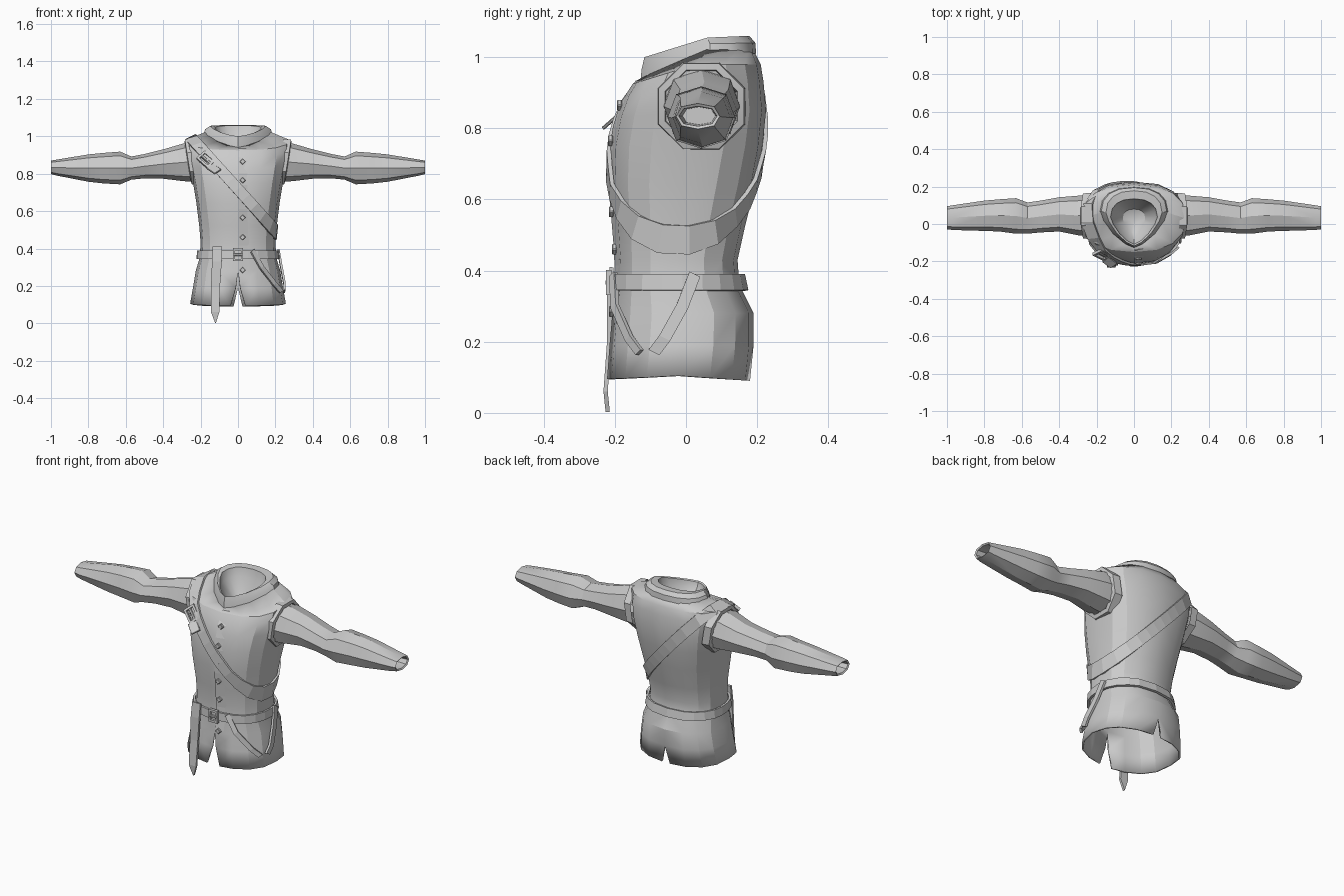
import bpy, bmesh, math
from math import sin, cos, pi
from mathutils import Vector
from mathutils.bvhtree import BVHTree

if "Cube" in bpy.data.objects:
    bpy.data.objects.remove(bpy.data.objects["Cube"])

cloth = bpy.data.materials.new("plain grey cloth")
cloth.use_nodes = True
grey = (0.6, 0.6, 0.6, 1)
cloth.diffuse_color = grey
cloth.node_tree.nodes["Principled BSDF"].inputs["Base Color"].default_value = grey


def finish(bm, name, thick=0, angle=25, bevel=0):
    """Turn a bmesh into a finished object; angle 0 leaves it flat shaded."""
    bmesh.ops.recalc_face_normals(bm, faces=bm.faces)
    mesh = bpy.data.meshes.new(name)
    bm.to_mesh(mesh)
    ob = bpy.data.objects.new(name, mesh)
    bpy.context.collection.objects.link(ob)
    mesh.materials.append(cloth)
    if thick:
        mod = ob.modifiers.new("thickness", 'SOLIDIFY')
        mod.thickness, mod.offset = thick, -1
    if bevel:
        mod = ob.modifiers.new("soft_edges", 'BEVEL')
        mod.width, mod.segments = bevel, 1
    if angle:
        bpy.ops.object.select_all(action='DESELECT')
        ob.select_set(True)
        bpy.context.view_layer.objects.active = ob
        bpy.ops.object.shade_smooth_by_angle(angle=math.radians(angle))
    return ob


def loft(rows, closed=False, loop=False, cap=False, mirror=False):
    """Skin rows of points; closed joins each row, loop joins last row to first."""
    bm = bmesh.new()
    vs = [[bm.verts.new(p) for p in r] for r in rows]
    n, m = len(rows[0]), len(rows)
    for i in range(m if loop else m - 1):
        a, b = vs[i], vs[(i + 1) % m]
        for j in range(n if closed else n - 1):
            k = (j + 1) % n
            bm.faces.new((a[j], a[k], b[k], b[j]))
    if cap:
        bm.faces.new(vs[-1])
    if mirror:
        bmesh.ops.mirror(bm, geom=bm.verts[:] + bm.edges[:] + bm.faces[:],
                         axis='X', merge_dist=0.0005)
        bmesh.ops.remove_doubles(bm, verts=bm.verts, dist=0.0005)
    return bm


def power(v, e):
    return math.copysign(abs(v) ** e, v)


def half_ring(hx, yf, yb, zf, zs, zb, gf=0, gb=0, front=.85, back=.85, mid=.5):
    """Half outline from front centre to back centre; exponents set squareness,
    and an exponent above one makes that end pointed."""
    pts, n = [], 9
    yc = yf + (yb - yf) * mid
    for i in range(n):
        t = pi * i / (n - 1)
        e = front if i < n // 2 else back
        c = 0 if i == n // 2 else power(cos(t), e)
        x = hx * max(sin(t), 0) ** e
        if i in (0, n - 1):
            x = gf if i == 0 else gb
        y = yc + (yf - yc) * c if c > 0 else yc - (yb - yc) * c
        z = zs + (zf - zs) * c if c > 0 else zs - (zb - zs) * c
        pts.append((x, y, z))
    return pts


# Vest body, open at the hem with a slit in front and a notch behind
body = [half_ring(*r) for r in (
    (.256, -.222, .18, .095, .105, .09, .04, .025),
    (.241, -.215, .19, .19, .19, .19, .012, 0),
    (.226, -.207, .19, .28, .28, .28),
    (.205, -.197, .15, .35, .35, .36),
    (.2, -.195, .145, .43, .43, .43),
    (.207, -.202, .165, .52, .52, .52),
    (.222, -.213, .195, .64, .64, .64, 0, 0, .8, .8),
    (.24, -.21, .215, .75, .75, .75, 0, 0, .78, .75),
    (.258, -.195, .225, .83, .85, .85, 0, 0, .78, .72),
    (.275, -.172, .218, .89, .935, .93, 0, 0, .8, .75),
    (.277, -.15, .21, .925, .98, .98, 0, 0, .85, .82),
    (.17, -.12, .185, .945, 1.025, 1.03, 0, 0, 1.25, .85, .6))]
bm = loft(body, mirror=True)
tree = BVHTree.FromBMesh(bm)
finish(bm, "vest_body", thick=.01)

# Pointed collar with the lining that closes the neck
collar = [half_ring(*r, 0, 0, 1.4, .85, .6) for r in (
    (.187, -.128, .197, .93, 1.005, 1.01),
    (.175, -.125, .195, .965, 1.038, 1.04),
    (.15, -.117, .178, 1.0, 1.055, 1.06),
    (.125, -.108, .135, .995, 1.045, 1.058),
    (.115, -.10, .125, .97, 1.0, 1.01),
    (.06, -.05, .08, .925, .925, .925),
    (0, .02, .02, .9, .9, .9))]
finish(loft(collar, mirror=True), "collar", angle=30)

# Sleeves: stations of x, bottom, top, front, back
stations = ((.2, .755, .975, -.065, .152), (.29, .76, .962, -.062, .152),
            (.40, .773, .93, -.04, .143), (.50, .775, .905, -.045, .125),
            (.57, .768, .892, -.052, .115), (.63, .743, .918, -.052, .138),
            (.72, .748, .911, -.04, .132), (.80, .757, .903, -.037, .125),
            (.97, .79, .875, -.032, .1),
            (1.0, .798, .87, -.028, .095), (.995, .806, .862, -.02, .087),
            (.9, .81, .86, -.01, .083))
for side, s in (("left", 1), ("right", -1)):
    rows = [[(s * x, (f + k) / 2 + (k - f) / 2 * power(cos(a), .85),
              (b + t) / 2 + (t - b) / 2 * power(sin(a), .85))
             for a in [2 * pi * i / 8 for i in range(8)]]
            for x, b, t, f, k in stations]
    finish(loft(rows, closed=True, cap=True), side + "_sleeve", angle=28)

    # Stepped armhole edge, tilted so that its top stands further out
    rim = []
    for r, out in ((.134, -.04), (.13, .002), (.11, .006), (.104, -.03)):
        rim.append([(s * (.263 + out + .16 * r * sin(a)), .043 + r * cos(a),
                     .862 + r * sin(a))
                    for a in [2 * pi * (i + .5) / 8 for i in range(8)]])
    finish(loft(rim, closed=True), side + "_armhole_edge")


def on_vest(direction, centre, lift):
    """Point on the vest seen from centre along direction, lifted outwards."""
    d = Vector(direction).normalized()
    hit = tree.ray_cast(Vector(centre) + d * 2, -d)[0]
    return (hit if hit else Vector(centre) + d * .2) + d * lift


def strap(name, low, high, loop=True, thick=.012):
    finish(loft(list(zip(low, high)), loop=loop), name, thick=thick, angle=0)


turn = [2 * pi * i / 24 for i in range(24)]

# Waist belt
strap("belt", *[[on_vest((sin(a), -cos(a), 0), (0, -.01, z), .018) for a in turn]
                for z in (.345, .39)])

# Shoulder belt running from the right shoulder to the left hip
up = Vector((-.48, 0, .53)).normalized()
across = Vector((up.z, 0, -up.x))
edges = []
for w in (-.03, .03):
    mid = Vector((0, .01, .718)) + across * w
    edges.append([on_vest(up * cos(a) + Vector((0, sin(a), 0)), mid, .015)
                  for a in turn])
strap("shoulder_belt", *edges)

# Front overlap of the vest, sinking into the cloth at its far edge
zs = [.285 + .065 * i for i in range(11)]
strap("front_overlap", *[[on_vest((0, -1, 0), (x, 0, z), lift) for z in zs]
                         for x, lift in ((.004, .006), (.06, -.001))],
      loop=False, thick=.006)


def ribbon(name, points, width, side):
    """Flat strip through points, widened along side; last width may taper."""
    s = Vector(side).normalized()
    low = [Vector(p) - s * w / 2 for p, w in zip(points, width)]
    high = [Vector(p) + s * w / 2 for p, w in zip(points, width)]
    strap(name, low, high, loop=False)


# Hanging belt end and two loose straps at the left hip
ribbon("belt_tail", [(-.11, -.215, .41), (-.113, -.222, .33), (-.12, -.222, .2),
                     (-.122, -.232, .06), (-.12, -.226, .002)],
       (.05, .052, .048, .045, .004), (1, 0, 0))
ribbon("front_hip_strap", [(.08, -.21, .39), (.13, -.205, .3), (.2, -.165, .21),
                           (.235, -.135, .17)], (.026,) * 4, (.6, .5, .5))
ribbon("side_hip_strap", [(.222, .025, .39), (.238, -.01, .3), (.255, -.06, .21),
                          (.252, -.09, .17)], (.034,) * 4, (0, .9, -.45))


def place(ob, centre, tilt, lean):
    """Turn a part in the front plane, then lean it back against the chest."""
    ob.rotation_mode = 'YXZ'
    ob.location, ob.rotation_euler = centre, (lean, tilt, 0)


def frame(name, centre, size, bar, depth, tilt=0, lean=0):
    """Rectangular buckle frame facing the front."""
    rows = []
    for inset, y in ((0, depth), (0, -depth), (bar, -depth), (bar, depth)):
        rows.append([(sx * (size[0] / 2 - inset), y, sz * (size[1] / 2 - inset))
                     for sx, sz in ((1, 1), (-1, 1), (-1, -1), (1, -1))])
    ob = finish(loft(rows, closed=True, loop=True), name, angle=0)
    place(ob, centre, tilt, lean)


def block(name, centre, size, tilt=0, lean=0):
    bm = bmesh.new()
    bmesh.ops.create_cube(bm, size=1)
    bmesh.ops.scale(bm, vec=size, verts=bm.verts)
    ob = finish(bm, name, bevel=min(size) * .2, angle=0)
    place(ob, centre, tilt, lean)


# Buckles
frame("belt_buckle", (0, -.217, .367), (.055, .07), .012, .008)
block("belt_buckle_pin", (0, -.222, .367), (.045, .01, .012))
hit = on_vest((0, -1, 0), (-.17, 0, .875), .016)
frame("shoulder_buckle", hit, (.065, .085), .012, .008, -pi / 4, -.5)
block("shoulder_buckle_pin", hit, (.012, .01, .07), -pi / 4, -.5)
block("shoulder_belt_tip", hit + Vector((.04, -.04, -.05)), (.05, .01, .065),
      -pi / 4, -.85)

# Diamond buttons down the front
for i, z in enumerate((.865, .765, .67, .565, .46, .285)):
    spot = on_vest((0, -1, 0), (.025, 0, z), .007)
    block("button_%d" % (i + 1), spot, (.024, .014, .024), pi / 4)
